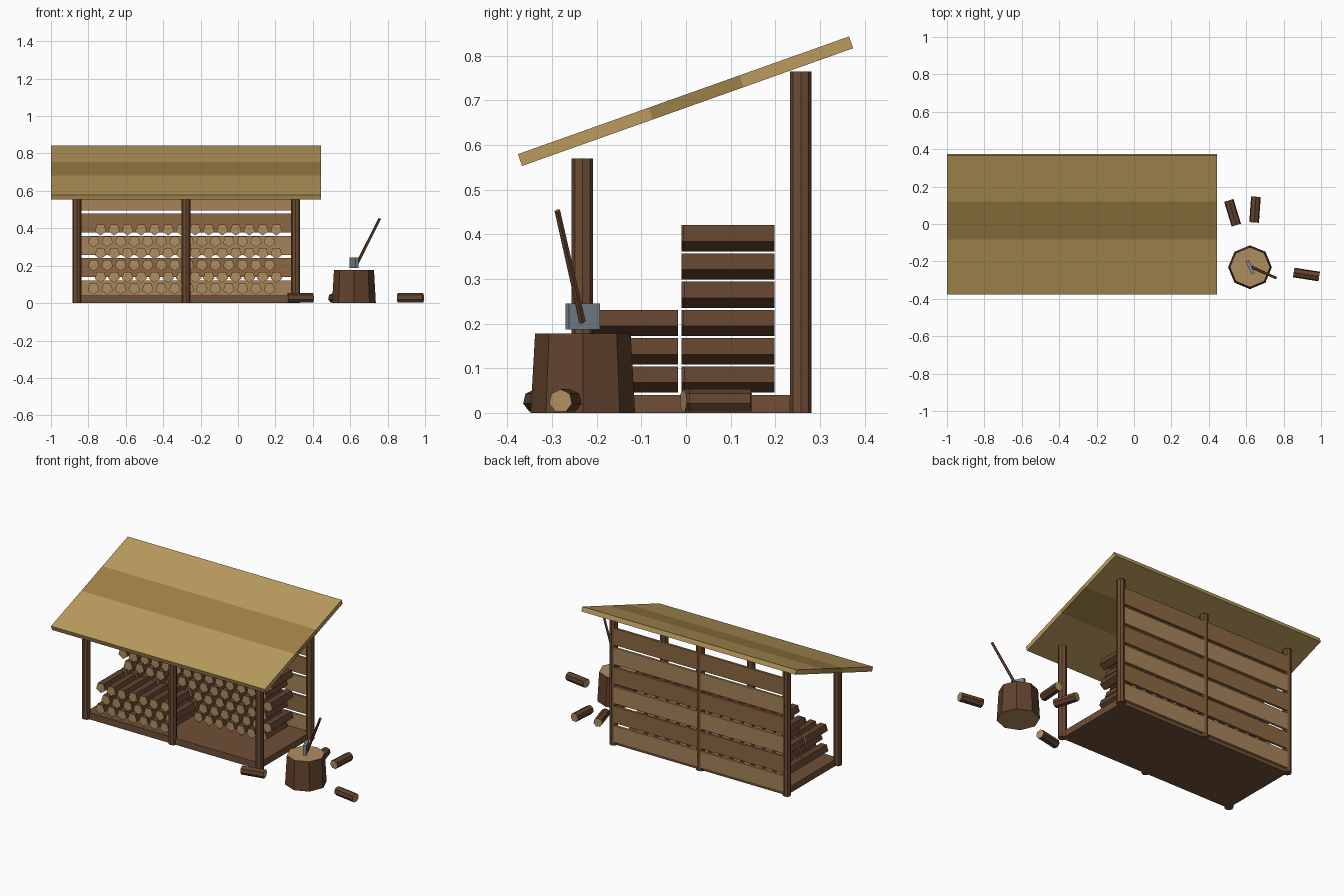
import bpy, bmesh
from math import sin, cos, pi, radians
from mathutils import Vector, Matrix

if "Cube" in bpy.data.objects:
    bpy.data.objects.remove(bpy.data.objects["Cube"])


def mat(name, r, g, b):
    m = bpy.data.materials.new(name)
    m.diffuse_color = (r, g, b, 1)
    m.use_nodes = True
    m.node_tree.nodes["Principled BSDF"].inputs["Base Color"].default_value = m.diffuse_color
    return m


POST = mat("post_wood", .155, .072, .034)
BARK = mat("bark", .12, .055, .027)
CUT = mat("cut_wood", .43, .27, .12)
FLOOR = mat("floor_wood", .16, .08, .038)
SLAT_A = mat("slat_light", .38, .23, .10)
SLAT_B = mat("slat_dark", .26, .14, .055)
ROOF_A = mat("roof_light", .49, .33, .11)
ROOF_B = mat("roof_dark", .34, .22, .06)
STEEL = mat("steel", .21, .25, .29)


def finish(name, bm, *mats):
    bmesh.ops.recalc_face_normals(bm, faces=bm.faces[:])
    me = bpy.data.meshes.new(name)
    bm.to_mesh(me)
    bm.free()
    for m in mats:
        me.materials.append(m)
    ob = bpy.data.objects.new(name, me)
    bpy.context.collection.objects.link(ob)
    return ob


def prism(bm, a, b, r0, r1, n, phase=0.0):
    """n-sided bar from a to b; end faces use material slot 1."""
    a, b = Vector(a), Vector(b)
    d = (b - a).normalized()
    if abs(d.z) > .999:
        u, v = Vector((1, 0, 0)), Vector((0, 1, 0))
    else:
        u = d.cross(Vector((0, 0, 1))).normalized()
        v = u.cross(d)
    angles = [phase + 2 * pi * i / n for i in range(n)]
    lo, hi = [[bm.verts.new(c + r * (cos(t) * u + sin(t) * v)) for t in angles]
              for c, r in ((a, r0), (b, r1))]
    for i in range(n):
        j = (i + 1) % n
        bm.faces.new((lo[i], lo[j], hi[j], hi[i]))
    for cap in (lo[::-1], hi):
        bm.faces.new(cap).material_index = 1


def box(name, lo, hi, m, matrix=None):
    lo, hi = Vector(lo), Vector(hi)
    bm = bmesh.new()
    bmesh.ops.create_cube(bm, size=1, matrix=Matrix.Translation((lo + hi) / 2)
                          @ Matrix.Diagonal((*(hi - lo), 1)))
    if matrix:
        bm.transform(matrix)
    return finish(name, bm, m)


def bar(name, a, b, r0, r1, n, m, cap, phase=0.0):
    bm = bmesh.new()
    prism(bm, a, b, r0, r1, n, phase)
    return finish(name, bm, m, cap)


# floor and six posts
box("floor", (-.862, -.236, 0), (.308, .26, .04), FLOOR)
for i, x in enumerate((-.862, -.278, .308)):
    bar(f"front_post_{i}", (x, -.232, 0), (x, -.232, .57), .024, .024, 8, POST, POST)
    bar(f"back_post_{i}", (x, .257, 0), (x, .257, .765), .024, .024, 8, POST, POST)

# back wall slats
for i in range(6):
    z = .02 + i * .119
    box(f"back_slat_{i}", (-.865, .262, z), (.311, .276, z + .102),
        SLAT_B if i % 2 else SLAT_A)

# sloping roof in three bands
tilt = Matrix.Translation((-.2775, -.001, .698)) @ Matrix.Rotation(radians(19.57), 4, 'X')
for name, y0, y1, m in (("roof_lower", -.3935, -.083, ROOF_A),
                        ("roof_middle", -.083, .133, ROOF_B),
                        ("roof_upper", .133, .3935, ROOF_A)):
    box(name, (-.7225, y0, -.014), (.7225, y1, .014), m, tilt)


# stacked five-sided logs, alternate rows shifted half a log
def stack(name, rows, columns, y0, y1):
    bm = bmesh.new()
    for row in range(rows):
        x0 = -.735 if row % 2 else -.772
        z = .078 + row * .0632
        for c in range(columns):
            x = x0 + c * .0723
            y = y0 + .003 * ((c * 2 + row) % 3)
            prism(bm, (x, y, z), (x, y1, z), .0325, .0325, 5, -pi / 2)
    finish(name, bm, BARK, CUT)


stack("back_log_stack", 6, 14, -.010, .198)
stack("front_log_stack", 3, 7, -.228, -.018)

# chopping block
bar("chopping_block", (.62, -.231, 0), (.62, -.231, .178), .117, .107, 8, BARK, CUT)

# axe: wedge head and slanted handle
head = box("axe_head", (-.009, -.0385, -.029), (.009, .0385, .029), STEEL,
           Matrix.Translation((.621, -.231, .216)) @ Matrix.Rotation(radians(25), 4, 'Z'))
bar("axe_handle", (.633, -.232, .205), (.758, -.288, .452), .008, .007, 6, POST, POST)

# loose logs: centre x, centre y, heading in degrees
for i, (x, y, ang) in enumerate(((.527, .06, 107), (.647, .077, 86),
                                 (.922, -.27, -9), (.333, -.325, 12))):
    h = Vector((cos(radians(ang)), sin(radians(ang)), 0)) * .069
    c = Vector((x, y, .0265))
    bar(f"loose_log_{i}", c - h, c + h, .0265, .0265, 7, BARK, CUT, pi / 2)
